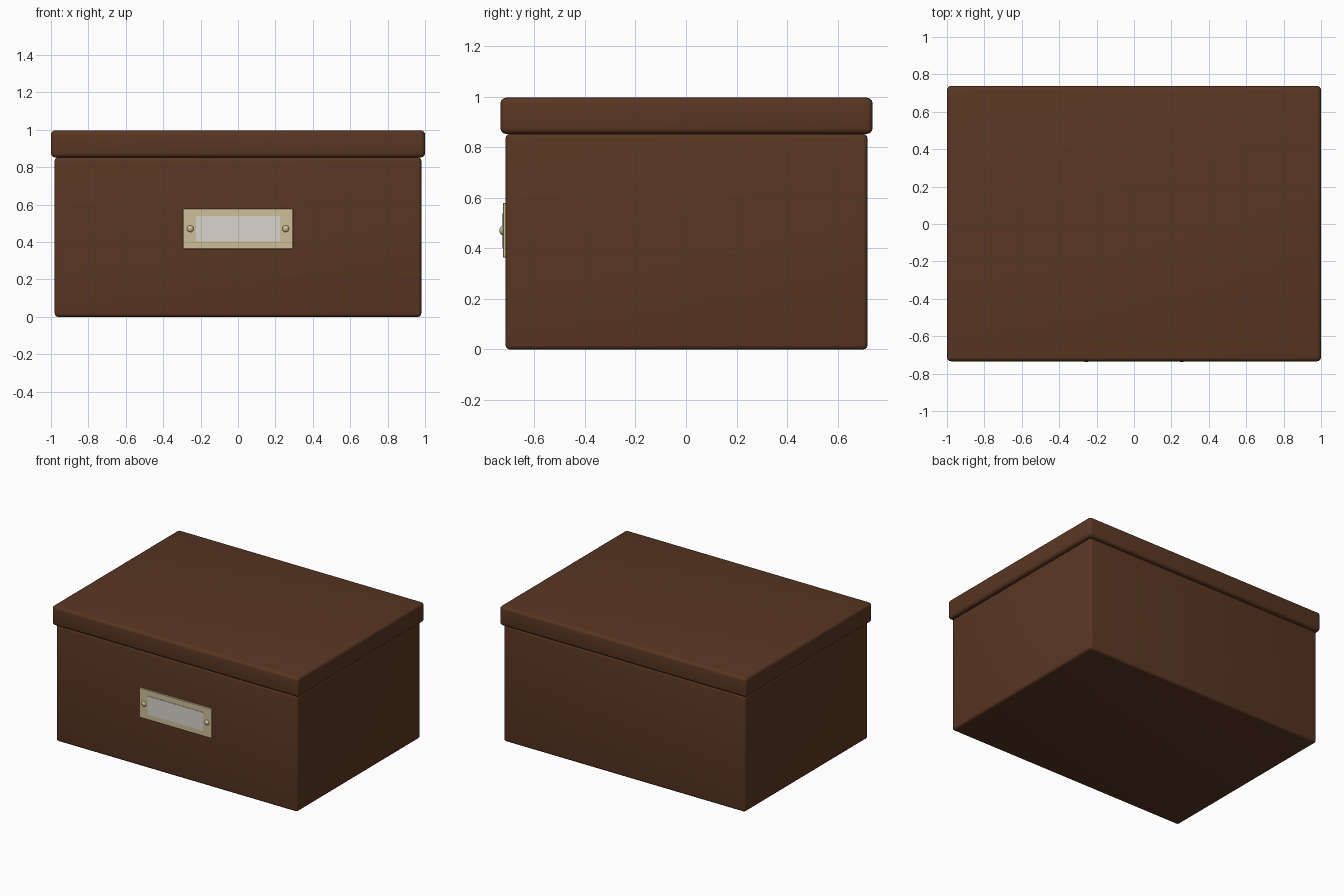
import bpy, math

if "Cube" in bpy.data.objects:
    bpy.data.objects.remove(bpy.data.objects["Cube"])


def material(name, color):
    m = bpy.data.materials.new(name)
    m.diffuse_color = color
    m.use_nodes = True
    m.node_tree.nodes["Principled BSDF"].inputs["Base Color"].default_value = m.diffuse_color
    return m


brown = material("brown_leather", (0.10, 0.037, 0.016, 1))
brass = material("pale_brass", (0.62, 0.52, 0.31, 1))
paper = material("paper", (0.68, 0.66, 0.60, 1))


def finish(ob, name, mat):
    ob.name = name
    ob.data.materials.append(mat)
    bpy.ops.object.shade_smooth_by_angle(angle=math.radians(35))
    return ob


def box(name, lo, hi, mat, bevel=0.0, segments=3):
    center = [(a + b) / 2 for a, b in zip(lo, hi)]
    bpy.ops.mesh.primitive_cube_add(size=1, location=center)
    ob = bpy.context.object
    ob.scale = [b - a for a, b in zip(lo, hi)]
    bpy.ops.object.transform_apply(location=False, rotation=False, scale=True)
    if bevel:
        mod = ob.modifiers.new("rounded_edges", "BEVEL")
        mod.width, mod.segments = bevel, segments
        bpy.ops.object.modifier_apply(modifier=mod.name)
    return finish(ob, name, mat)


# Box body and overhanging lid
box("box_body", (-0.98, -0.714, 0), (0.98, 0.718, 0.853), brown, 0.018, 4)
box("lid", (-1, -0.734, 0.853), (1, 0.738, 0.996), brown, 0.022, 4)

# Label holder on the front, with its card
box("label_plate", (-0.293, -0.725, 0.363), (0.293, -0.71, 0.58), brass, 0.002, 1)
box("label_card", (-0.225, -0.728, 0.403), (0.225, -0.71, 0.538), paper)

# Domed rivets at each end of the plate
for side, x in (("left", -0.255), ("right", 0.255)):
    bpy.ops.mesh.primitive_uv_sphere_add(segments=20, ring_count=10, radius=0.018,
                                         location=(x, -0.725, 0.471))
    rivet = bpy.context.object
    rivet.scale.y = 0.75
    bpy.ops.object.transform_apply(location=False, rotation=False, scale=True)
    finish(rivet, side + "_rivet", brass)
